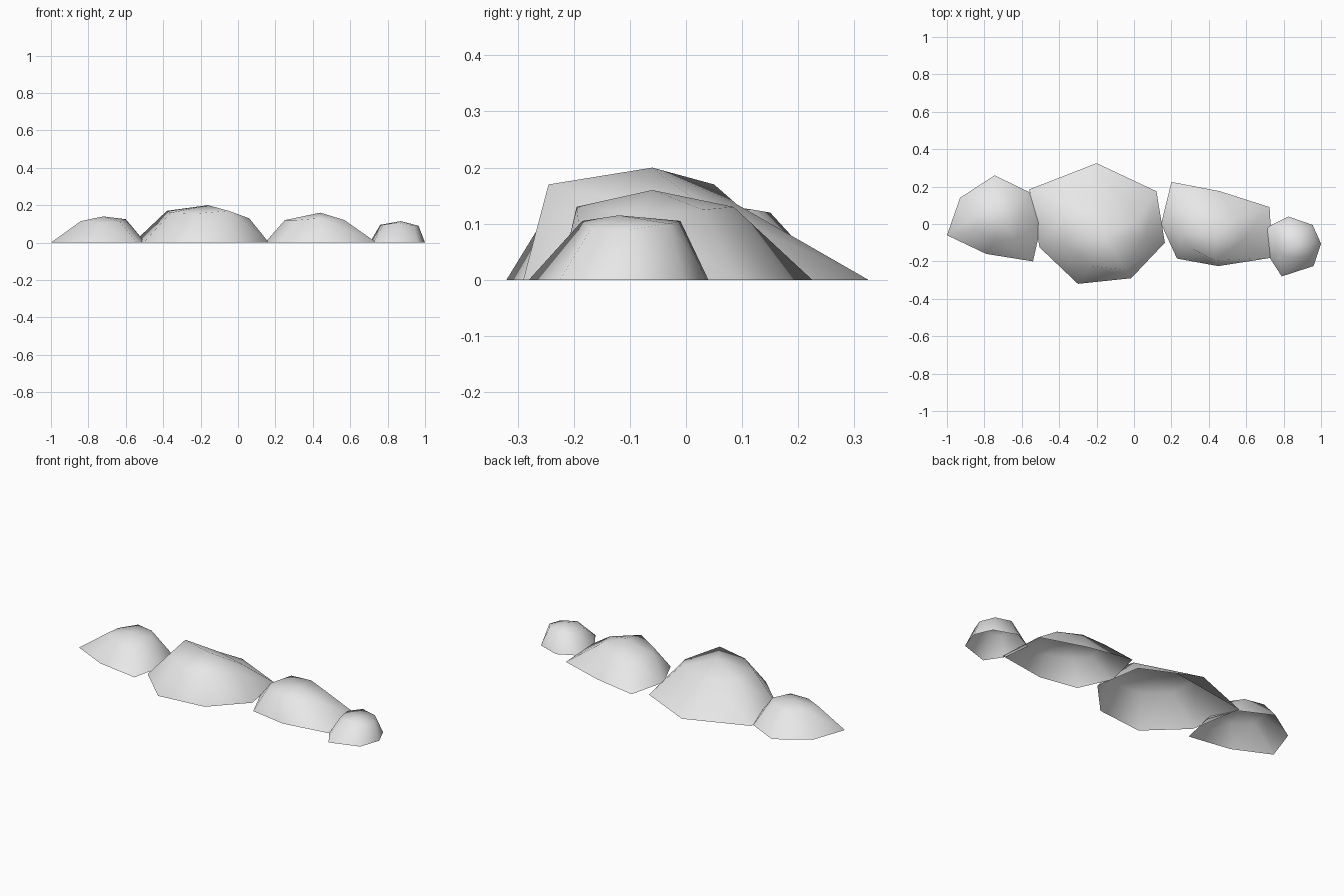
import bpy
import bmesh

stone = bpy.data.materials.new("pale_grey")
stone.diffuse_color = (0.8, 0.8, 0.8, 1)


def mound(name, base, ring, peak):
    """Open-bottomed rock: irregular foot outline, shoulder ring and peak."""
    bm = bmesh.new()
    foot = [bm.verts.new((x, y, 0)) for x, y in base]
    shoulder = [bm.verts.new(p) for p in ring]
    top = bm.verts.new(peak)
    n = len(foot)
    for i in range(n):
        j = (i + 1) % n
        bm.faces.new((foot[i], foot[j], shoulder[j], shoulder[i]))
        bm.faces.new((shoulder[i], shoulder[j], top))
    bm.normal_update()
    # outlines run clockwise, so turn the shell outward
    if top.normal.z < 0:
        bmesh.ops.reverse_faces(bm, faces=bm.faces[:])
    for f in bm.faces:
        f.smooth = True
    me = bpy.data.meshes.new(name)
    bm.to_mesh(me)
    bm.free()
    me.materials.append(stone)
    bpy.context.collection.objects.link(bpy.data.objects.new(name, me))


# Left mound
mound("left_mound",
      [(-1, -.06), (-.93, .14), (-.745, .26), (-.56, .17),
       (-.495, 0), (-.54, -.2), (-.79, -.16)],
      [(-.84, -.03, .115), (-.83, .06, .115), (-.76, .15, .12), (-.65, .12, .125),
       (-.6, .045, .125), (-.63, -.08, .11), (-.74, -.09, .105)],
      (-.72, .02, .14))

# Largest mound
mound("large_mound",
      [(-.56, .185), (-.2, .325), (.12, .175), (.165, -.1),
       (-.015, -.29), (-.3, -.32), (-.505, -.125)],
      [(-.38, .05, .17), (-.19, .09, .135), (.02, .02, .14), (.06, -.075, .13),
       (-.05, -.245, .17), (-.23, -.225, .155), (-.36, -.12, .16)],
      (-.16, -.06, .2))

# Middle right mound
mound("right_mound",
      [(.2, .225), (.46, .175), (.725, .09), (.74, -.18),
       (.45, -.225), (.23, -.185), (.145, 0)],
      [(.28, .1, .115), (.42, .085, .13), (.55, .03, .125), (.57, -.1, .12),
       (.43, -.195, .13), (.31, -.13, .12), (.25, -.05, .12)],
      (.44, -.06, .16))

# Small end mound
mound("small_mound",
      [(.825, .04), (.955, -.005), (1, -.105), (.96, -.225),
       (.79, -.28), (.725, -.18), (.705, -.02)],
      [(.825, -.01, .105), (.92, -.03, .1), (.965, -.1, .09), (.94, -.17, .09),
       (.84, -.185, .105), (.775, -.15, .095), (.76, -.06, .095)],
      (.87, -.12, .115))
